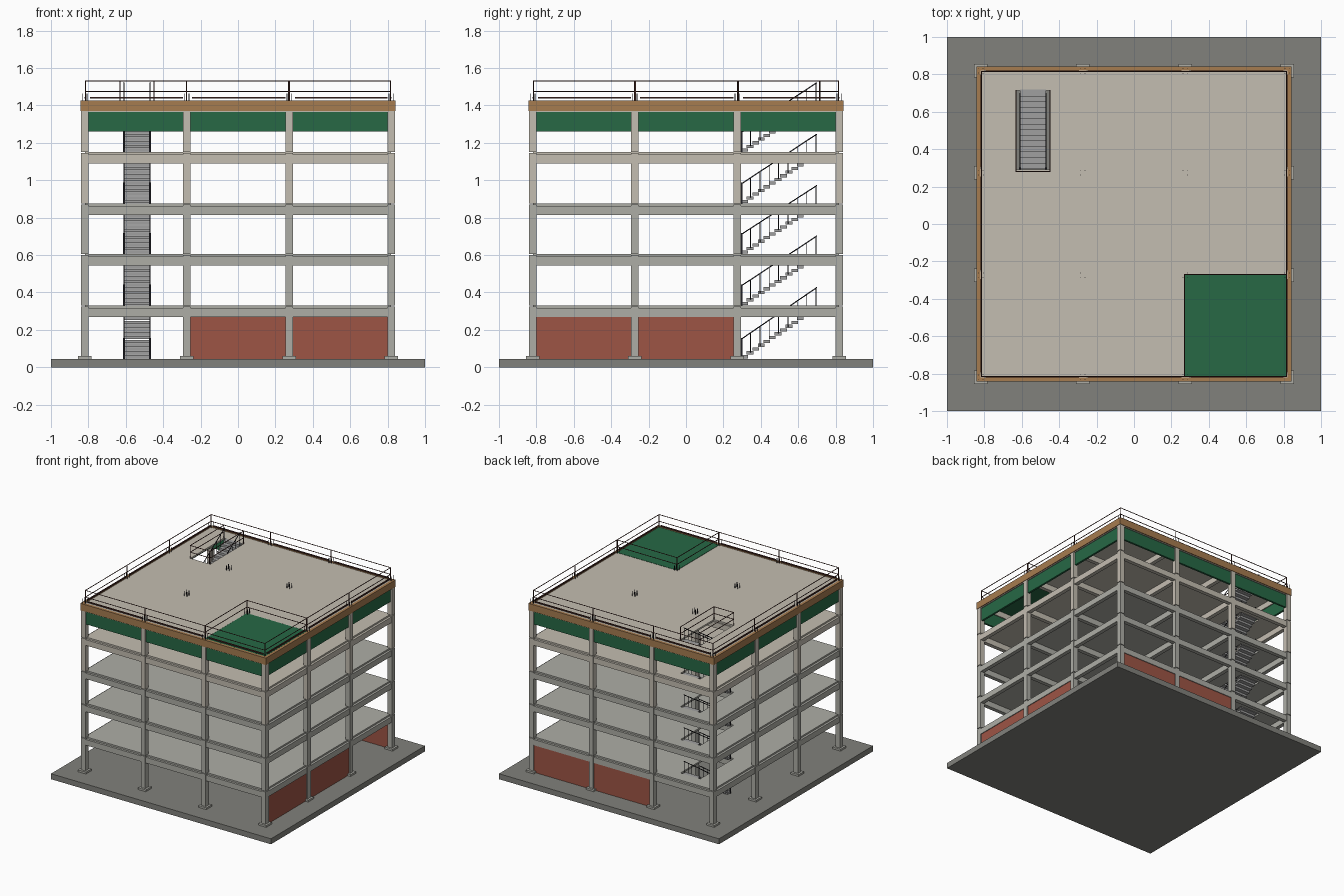
import bpy, bmesh
from mathutils import Vector, Matrix

if "Cube" in bpy.data.objects:
    bpy.data.objects.remove(bpy.data.objects["Cube"])

GRID = [-0.82, -0.275, 0.275, 0.82]               # column lines
BAYS = list(zip(GRID[:-1], GRID[1:]))
FLOORS = [0.045, 0.33, 0.605, 0.875, 1.15, 1.425]  # finished floor heights
HX0, HX1, HY0, HY1 = -0.63, -0.45, 0.28, 0.715     # stairwell opening


def mat(name, r, g, b):
    m = bpy.data.materials.new(name)
    m.diffuse_color = (r, g, b, 1)
    m.use_nodes = True
    m.node_tree.nodes["Principled BSDF"].inputs["Base Color"].default_value = m.diffuse_color
    return m


PAVING = mat("paving", 0.22, 0.22, 0.20)
CONCRETE = mat("concrete", 0.42, 0.42, 0.38)
BEIGE = mat("beige_concrete", 0.55, 0.51, 0.44)
GREEN = mat("green", 0.02, 0.14, 0.06)
RED = mat("brick_red", 0.34, 0.09, 0.06)
BROWN = mat("tan_brown", 0.38, 0.20, 0.08)
RAIL = mat("rail_brown", 0.07, 0.025, 0.02)
DARK = mat("dark_steel", 0.015, 0.015, 0.02)
STEEL = mat("stair_grey", 0.35, 0.35, 0.35)


class Part:
    """Collects boxes and rods into one object."""

    def __init__(self, name, material):
        self.name, self.material, self.bm = name, material, bmesh.new()

    def box(self, x0, x1, y0, y1, z0, z1):
        c = Vector((x0 + x1, y0 + y1, z0 + z1)) / 2
        m = Matrix.Translation(c) @ Matrix.Diagonal((x1 - x0, y1 - y0, z1 - z0, 1))
        bmesh.ops.create_cube(self.bm, size=1, matrix=m)

    def rod(self, a, b, r=0.003, sides=6):
        a, b = Vector(a), Vector(b)
        rot = (b - a).to_track_quat('Z', 'Y').to_matrix().to_4x4()
        bmesh.ops.create_cone(self.bm, cap_ends=True, segments=sides, radius1=r, radius2=r,
                              depth=(b - a).length, matrix=Matrix.Translation((a + b) / 2) @ rot)

    def done(self):
        me = bpy.data.meshes.new(self.name)
        self.bm.to_mesh(me)
        self.bm.free()
        me.materials.append(self.material)
        ob = bpy.data.objects.new(self.name, me)
        bpy.context.collection.objects.link(ob)


# ground slab
p = Part("base", PAVING)
p.box(-1, 1, -1, 1, 0, 0.045)
p.done()

# column footings
p = Part("footings", CONCRETE)
for x in GRID:
    for y in GRID:
        p.box(x - 0.036, x + 0.036, y - 0.036, y + 0.036, 0.045, 0.06)
p.done()

# columns, beams and slabs, storey by storey
for i in range(5):
    z0, z1 = FLOORS[i], FLOORS[i + 1]
    m = BEIGE if i >= 3 else CONCRETE
    roof = i == 4
    p = Part(f"columns_{i + 1}", m)
    for x in GRID:
        for y in GRID:
            p.box(x - 0.02, x + 0.02, y - 0.02, y + 0.02, z0, z1 - 0.005)
    p.done()
    p = Part(f"beams_{i + 1}", m)
    for g in GRID:
        for a, b in BAYS:
            p.box(a + 0.02, b - 0.02, g - 0.016, g + 0.016, z1 - 0.06, z1 - 0.013)
            p.box(g - 0.016, g + 0.016, a + 0.02, b - 0.02, z1 - 0.06, z1 - 0.013)
    p.done()
    p = Part("roof_slab" if roof else f"floor_slab_{i + 2}", m)
    e = 0.818
    rects = [(-e, HX0, -e, e), (HX0, HX1, -e, HY0), (HX0, HX1, HY1, e)]
    if roof:
        rects += [(HX1, 0.27, -e, e), (0.27, e, -0.27, e)]
    else:
        rects += [(HX1, e, -e, e)]
    for r in rects:
        p.box(*r, z1 - 0.014, z1)
    p.done()

# green corner deck on the roof
p = Part("green_deck", GREEN)
p.box(0.272, 0.818, -0.818, -0.272, 1.411, 1.426)
p.done()

# green panels under the roof edge on all sides
p = Part("green_panels", GREEN)
for a, b in BAYS:
    for s in (-0.82, 0.82):
        p.box(a + 0.02, b - 0.02, s - 0.008, s + 0.008, 1.26, 1.366)
        p.box(s - 0.008, s + 0.008, a + 0.02, b - 0.02, 1.26, 1.366)
p.done()

# ground-floor red walls at the back and right
p = Part("red_walls", RED)
for a, b in BAYS[1:]:
    p.box(a + 0.02, b - 0.02, 0.81, 0.83, 0.045, 0.27)
for a, b in BAYS[:2]:
    p.box(0.81, 0.83, a + 0.02, b - 0.02, 0.045, 0.27)
p.done()

# roof fascia
p = Part("fascia", BROWN)
for s in (-1, 1):
    lo, hi = sorted((s * 0.82, s * 0.843))
    p.box(-0.843, 0.843, lo, hi, 1.37, 1.427)
    p.box(lo, hi, -0.82, 0.82, 1.37, 1.427)
p.done()

# perimeter guard rail with low kick boards
p = Part("roof_railing", RAIL)
R = 0.816
Z = 1.425
for s in (-R, R):
    for z in (1.475, 1.53):
        p.rod((-R, s, z), (R, s, z))
        p.rod((s, -R, z), (s, R, z))
    for g in (-R, -0.275, 0.275, R):
        p.rod((g, s, Z), (g, s, 1.53))
        if abs(g) < 0.5:
            p.rod((s, g, Z), (s, g, 1.53))
    for a, b in BAYS:
        p.box(a + 0.03, b - 0.02, s - 0.004, s + 0.004, 1.436, 1.446)
        p.box(s - 0.004, s + 0.004, a + 0.03, b - 0.02, 1.436, 1.446)
p.done()

# rails around the green deck and the stair opening
p = Part("inner_railings", RAIL)
for path in ([(0.27, -R), (0.27, -0.27), (R, -0.27)],
             [(HX0, HY1), (HX0, HY0), (HX1, HY0), (HX1, HY1)]):
    for x, y in path:
        p.rod((x, y, Z), (x, y, 1.53))
    for a, b in zip(path[:-1], path[1:]):
        for z in (1.475, 1.53):
            p.rod((*a, z), (*b, z))
p.done()

# starter bars above each column
p = Part("starter_bars", DARK)
for x in GRID:
    for y in GRID:
        if (x, y) == (0.82, -0.82):
            continue
        for dx in (-0.013, 0.013):
            for dy in (-0.013, 0.013):
                p.rod((x + dx, y + dy, 1.41), (x + dx, y + dy, 1.465), 0.002)
p.done()

# stair flights with handrails
N, Y0, Y1 = 14, 0.295, 0.712
X0, X1 = -0.61, -0.47
for i in range(5):
    z0, z1 = FLOORS[i], FLOORS[i + 1]
    rise, run = (z1 - z0) / N, (Y1 - Y0) / N
    p = Part(f"stair_{i + 1}", STEEL)
    for k in range(N):
        y, z = Y0 + k * run, z0 + (k + 1) * rise
        p.box(X0, X1, y, y + run + 0.006, max(z - rise * 0.85, z0), z)
    p.done()
    p = Part(f"stair_railing_{i + 1}", DARK)
    slope = (z1 - z0) / (Y1 - Y0)
    for x in (X0, X1):
        p.rod((x, Y0, z0 + 0.105), (x, 0.70, z0 + 0.105 + slope * (0.70 - Y0)))
        p.box(x - 0.005, x + 0.005, Y0 - 0.004, Y0 + 0.006, z0, z0 + 0.112)
        for k in range(1, 9):
            y = Y0 + k * 0.05
            z = z0 + slope * (y - Y0)
            p.rod((x, y, z), (x, y, z + 0.105), 0.002)
    p.done()
